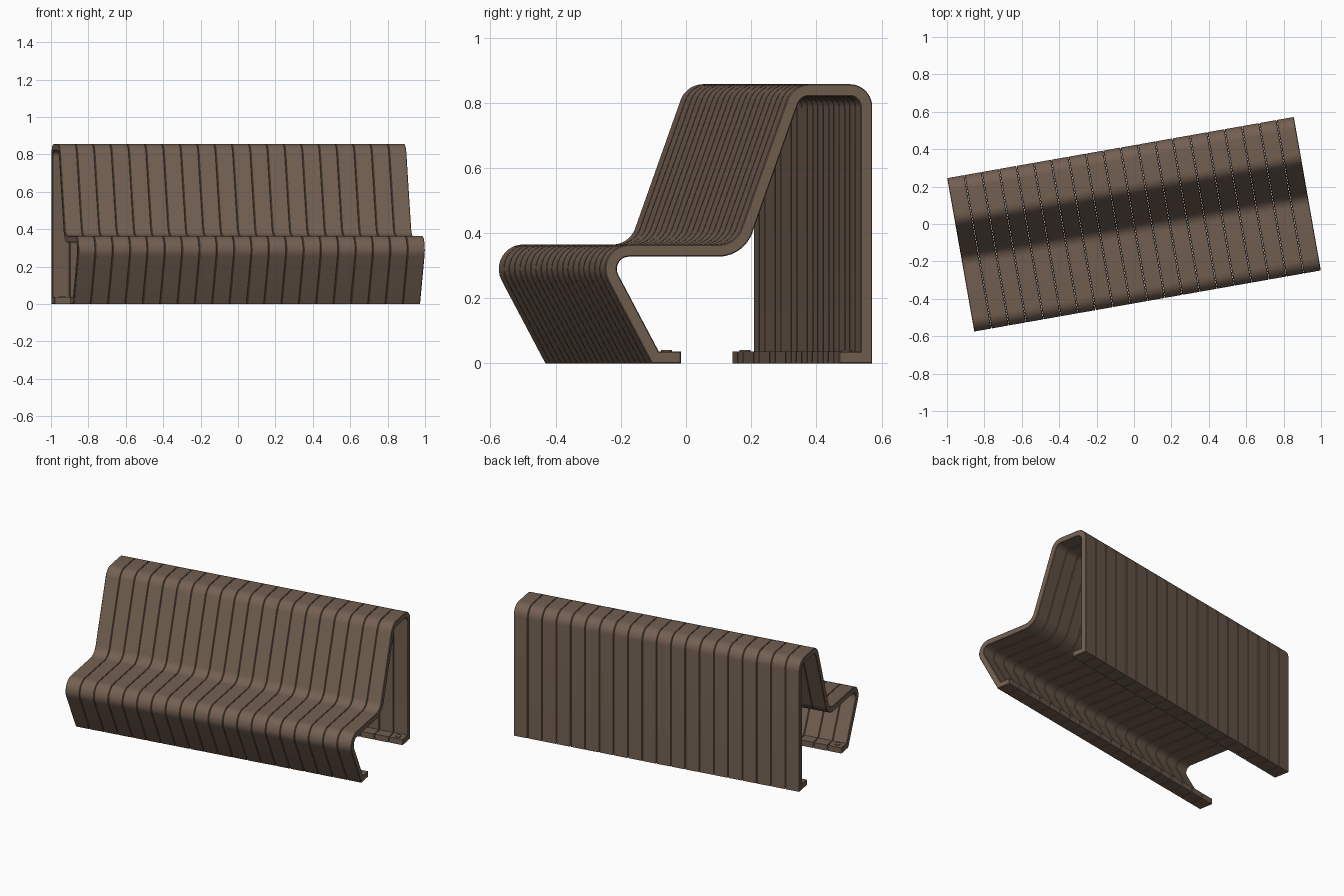
import bpy, bmesh, math
from mathutils import Vector

if "Cube" in bpy.data.objects:
    bpy.data.objects.remove(bpy.data.objects["Cube"])

ANGLE = math.radians(10)     # the whole bench is turned in plan
LENGTH, COUNT, THICK = 1.883, 20, 0.037
PITCH = LENGTH / COUNT
GAP = 0.0015

wood = bpy.data.materials.new("brown_wood")
wood.diffuse_color = (0.17, 0.115, 0.082, 1)
wood.use_nodes = True
wood.node_tree.nodes["Principled BSDF"].inputs["Base Color"].default_value = wood.diffuse_color

# outer line of the folded slat: (y, z, corner radius)
PATH = [(-0.181, 0, 0), (-0.2725, 0, 0), (-0.4685, 0.365, 0.075),
        (-0.011, 0.365, 0.075), (0.166, 0.857, 0.075),
        (0.415, 0.857, 0.07), (0.415, 0, 0), (0.311, 0, 0)]


def rounded(path, steps=10):
    pts = []
    for i, (y, z, r) in enumerate(path):
        p = Vector((y, z))
        if r == 0:
            pts.append(p)
            continue
        a = (Vector(path[i - 1][:2]) - p).normalized()
        b = (Vector(path[i + 1][:2]) - p).normalized()
        half = a.angle(b) / 2
        centre = p + (a + b).normalized() * r / math.sin(half)
        t = r / math.tan(half)
        u, v = p + a * t - centre, p + b * t - centre
        sweep = u.angle(v)
        for k in range(steps + 1):
            s = k / steps
            pts.append(centre + (u * math.sin((1 - s) * sweep) + v * math.sin(s * sweep)) / math.sin(sweep))
    return pts


def offset(pts, d):
    out = []
    for i, p in enumerate(pts):
        dirs = []
        if i > 0:
            dirs.append((p - pts[i - 1]).normalized())
        if i < len(pts) - 1:
            dirs.append((pts[i + 1] - p).normalized())
        normals = [Vector((e.y, -e.x)) for e in dirs]
        m = (normals[0] + normals[-1]).normalized()
        out.append(p + m * d / m.dot(normals[0]))
    return out


def smooth(obj):
    bpy.ops.object.select_all(action='DESELECT')
    obj.select_set(True)
    bpy.context.view_layer.objects.active = obj
    bpy.ops.object.shade_smooth_by_angle(angle=math.radians(30))


def place(obj, x, y=0, z=0):
    c, s = math.cos(ANGLE), math.sin(ANGLE)
    obj.location = (x * c - y * s, x * s + y * c, z)
    obj.rotation_euler = (0, 0, ANGLE)


# one folded slat with softened long edges
outer = rounded(PATH)
inner = offset(outer, THICK)
w = (PITCH - GAP) / 2
bm = bmesh.new()
rings = [[bm.verts.new((x, p.x, p.y)) for x, p in ((-w, a), (w, a), (w, b), (-w, b))]
         for a, b in zip(outer, inner)]
for r0, r1 in zip(rings, rings[1:]):
    for k in range(4):
        j = (k + 1) % 4
        bm.faces.new((r0[k], r0[j], r1[j], r1[k]))
bm.faces.new(rings[0][::-1])
bm.faces.new(rings[-1])
bmesh.ops.recalc_face_normals(bm, faces=bm.faces)
rails = [e for e in bm.edges
         if abs(e.verts[0].co.x - e.verts[1].co.x) < 1e-6 and e.calc_face_angle(0) > 1.2]
bmesh.ops.bevel(bm, geom=rails, offset=0.003, segments=1, affect='EDGES')
mesh = bpy.data.meshes.new("slat")
bm.to_mesh(mesh)
bm.free()
mesh.materials.append(wood)

# row of slats
for i in range(COUNT):
    slat = bpy.data.objects.new(f"slat_{i + 1:02d}", mesh)
    bpy.context.collection.objects.link(slat)
    place(slat, (i + 0.5) * PITCH - LENGTH / 2)
    if i == 0:
        smooth(slat)

# flat fixing discs on the feet of the end slats
for x, side in ((-1, "left"), (1, "right")):
    for y, foot in ((-0.218, "front"), (0.342, "back")):
        bpy.ops.mesh.primitive_cylinder_add(vertices=24, radius=0.017, depth=0.008)
        disc = bpy.context.object
        disc.name = f"{foot}_{side}_fixing"
        disc.data.materials.append(wood)
        place(disc, x * (LENGTH - PITCH) / 2, y, THICK)
        smooth(disc)
